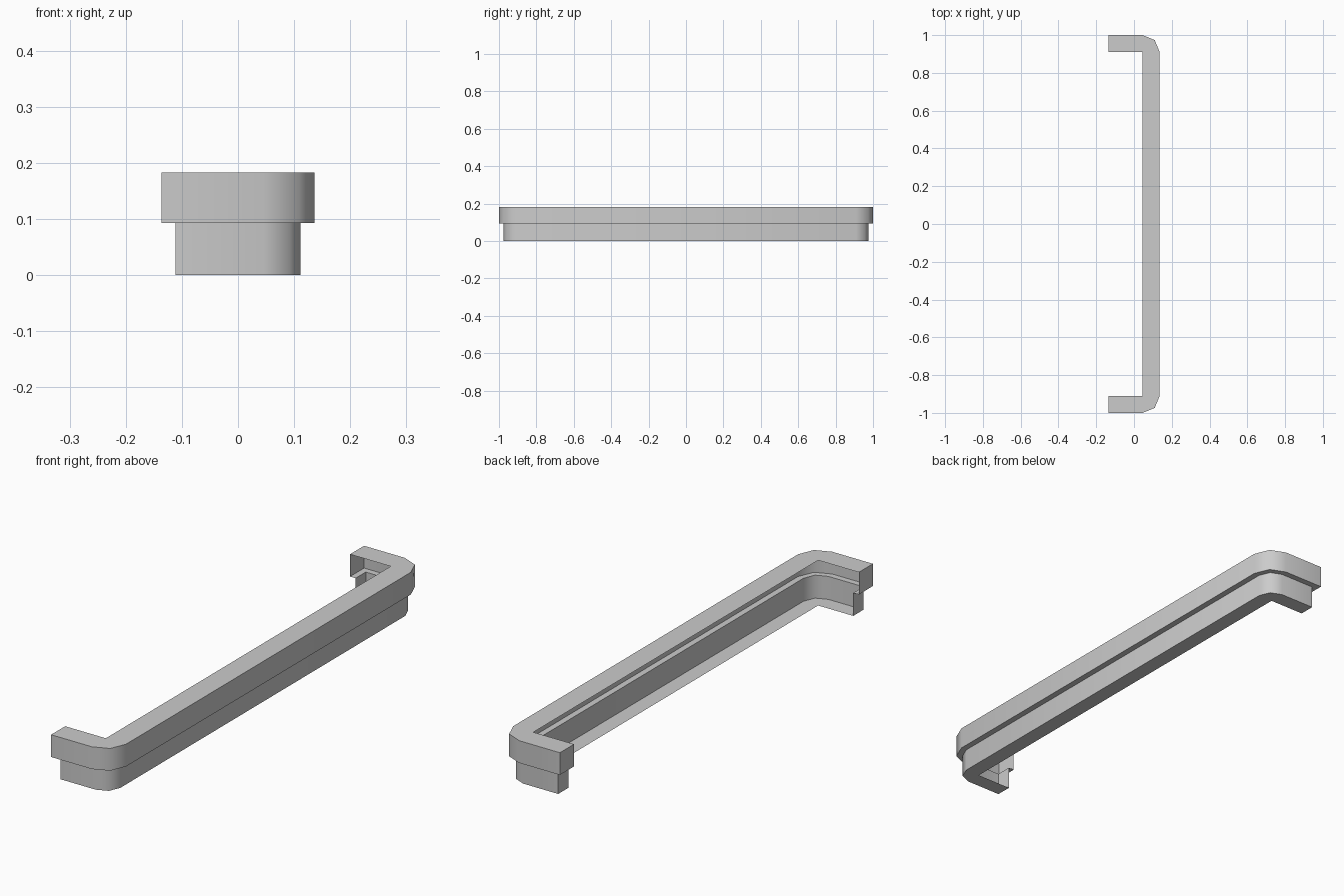
import bpy
import bmesh
import math

cube = bpy.data.objects.get("Cube")
if cube:
    bpy.data.objects.remove(cube)

INNER_X, INNER_Y = 0.046, 0.91    # sharp inside corner of the U
TIP_X = -0.136                    # end of the short legs
WIDTH, STEP = 0.09, 0.025         # rail width and inset of the lower half
MID_Z, TOP_Z = 0.093, 0.183

grey = bpy.data.materials.new("light grey")
grey.use_nodes = True
grey.diffuse_color = (0.6, 0.6, 0.6, 1)
grey.node_tree.nodes["Principled BSDF"].inputs["Base Color"].default_value = (0.6, 0.6, 0.6, 1)


def outline(inset):
    """Outer edge of the U, from one inner leg tip round to the other."""
    r = WIDTH - inset
    tip = TIP_X + inset
    half = [(tip, -INNER_Y), (tip, -INNER_Y - r)]
    for step in range(3):
        a = math.radians(-90 + 45 * step)
        half.append((INNER_X + r * math.cos(a), -INNER_Y + r * math.sin(a)))
    return half + [(x, -y) for x, y in reversed(half)]


bm = bmesh.new()


def ring(inset, z):
    return [bm.verts.new((x, y, z)) for x, y in outline(inset)]


def inner_corners(z):
    return [bm.verts.new((INNER_X, s * INNER_Y, z)) for s in (1, -1)]


# Stepped outer walls and end caps, left open along the inside of the U
rings = [ring(STEP, 0), ring(STEP, MID_Z), ring(0, MID_Z), ring(0, TOP_Z)]
for low, high in zip(rings, rings[1:]):
    for i in range(len(low) - 1):
        bm.faces.new((low[i], low[i + 1], high[i + 1], high[i]))

# Top and bottom plates
bm.faces.new(rings[-1] + inner_corners(TOP_Z))
bm.faces.new(list(reversed(rings[0] + inner_corners(0))))

mesh = bpy.data.meshes.new("stepped_rail")
bm.to_mesh(mesh)
bm.free()
mesh.materials.append(grey)
rail = bpy.data.objects.new("stepped_rail", mesh)
bpy.context.collection.objects.link(rail)

# Smooth the rounded corners, keep the square edges sharp
bpy.ops.object.select_all(action="DESELECT")
rail.select_set(True)
bpy.context.view_layer.objects.active = rail
bpy.ops.object.shade_smooth_by_angle(angle=math.radians(50))
